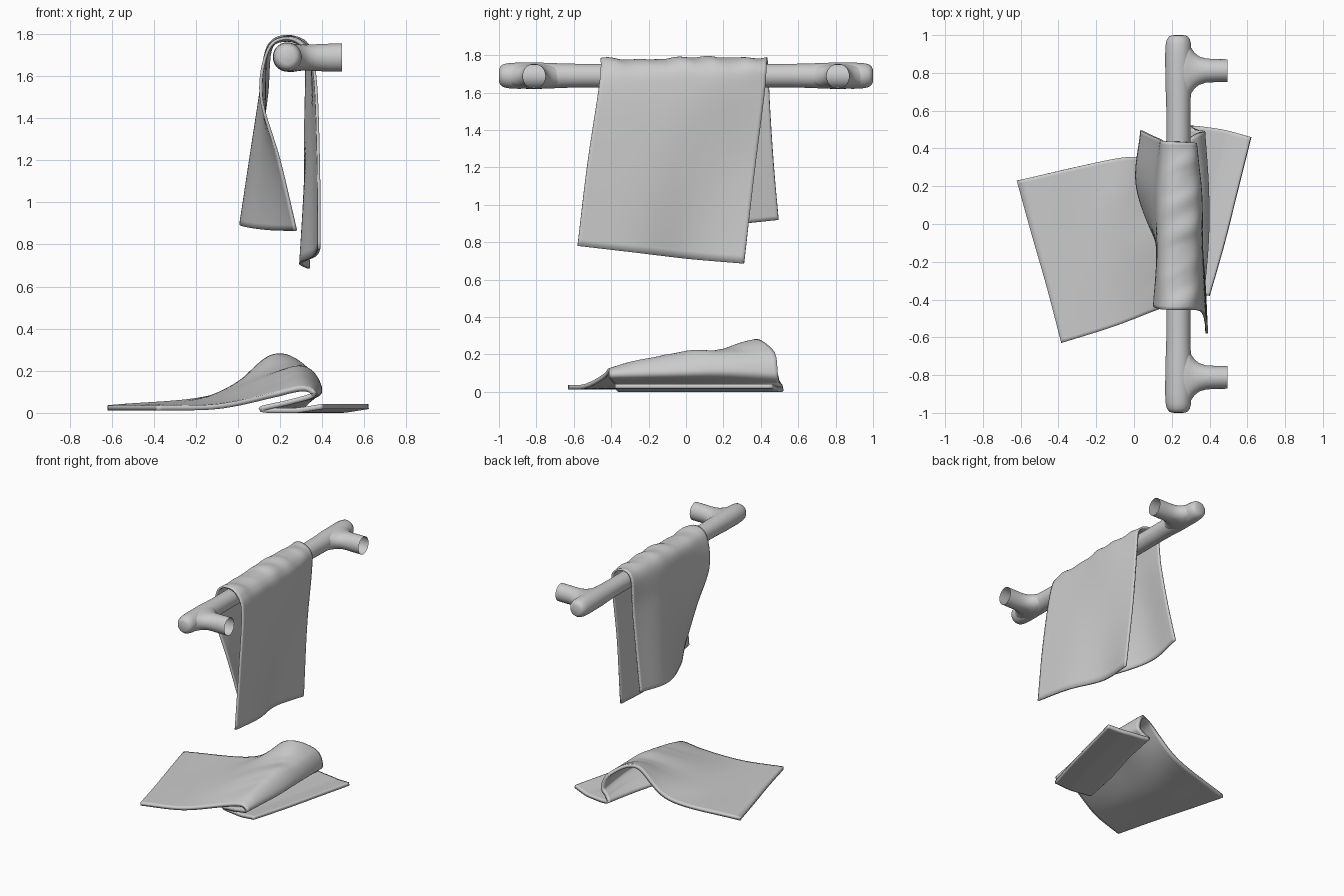
import bpy, math
from mathutils import Vector

if "Cube" in bpy.data.objects:
    bpy.data.objects.remove(bpy.data.objects["Cube"])

BAR_X, BAR_Z = 0.235, 1.69


def make_object(name, verts, faces, angle=60):
    mesh = bpy.data.meshes.new(name)
    mesh.from_pydata(verts, [], faces)
    mesh.validate()
    obj = bpy.data.objects.new(name, mesh)
    bpy.context.collection.objects.link(obj)
    bpy.ops.object.select_all(action='DESELECT')
    obj.select_set(True)
    bpy.context.view_layer.objects.active = obj
    bpy.ops.object.shade_smooth_by_angle(angle=math.radians(angle))
    return obj


def spline(points, t):
    """Catmull-Rom point at t in 0..1, with extrapolated ends."""
    n = len(points) - 1
    i = min(int(t * n), n - 1)
    f = t * n - i
    b, c = points[i], points[i + 1]
    a = points[i - 1] if i else 2 * b - c
    d = points[i + 2] if i + 2 <= n else 2 * c - b
    return 0.5 * (2 * b + (c - a) * f + (2 * a - 5 * b + 4 * c - d) * f ** 2
                  + (3 * b - a - 3 * c + d) * f ** 3)


def cloth(name, sections, wrinkle, thickness, nu=96, nv=48):
    curves = [[Vector(p) for p in s] for s in sections]
    verts = []
    for i in range(nu + 1):
        u = i / nu
        column = [spline(c, u) for c in curves]
        for j in range(nv + 1):
            v = j / nv
            p = spline(column, v) + wrinkle(u, v)
            p.z = max(p.z, thickness / 2)
            verts.append(p)
    w = nv + 1
    faces = [(i * w + j, i * w + j + 1, (i + 1) * w + j + 1, (i + 1) * w + j)
             for i in range(nu) for j in range(nv)]
    obj = make_object(name, verts, faces)
    solid = obj.modifiers.new("thickness", 'SOLIDIFY')
    solid.thickness = thickness
    solid.offset = 0
    return obj


def loft(name, rings):
    n = len(rings[0])
    verts = [p for r in rings for p in r]
    faces = [(k * n + i, k * n + (i + 1) % n, (k + 1) * n + (i + 1) % n, (k + 1) * n + i)
             for k in range(len(rings) - 1) for i in range(n)]
    return make_object(name, verts, faces)


ANGLES = [2 * math.pi * i / 40 for i in range(40)]

# Rail with rounded, slightly swollen ends
half = [(1.0, 0.001), (0.999, 0.035), (0.992, 0.05), (0.977, 0.061), (0.95, 0.067),
        (0.9, 0.07), (0.74, 0.069), (0.66, 0.065), (0.55, 0.063)]
profile = half + [(-y, r) for y, r in reversed(half)]
loft("rail", [[(BAR_X + r * math.cos(a), y, BAR_Z + r * math.sin(a)) for a in ANGLES]
              for y, r in profile])

# Flared wall brackets with open ends
flare = [(0.235, 0.183, .069), (0.265, 0.178, .067), (0.285, 0.16, .064), (0.30, 0.125, .062),
         (0.32, 0.095, .061), (0.345, 0.075, .062), (0.38, 0.064, .064), (0.43, 0.061, .066),
         (0.495, 0.06, .066)]
for side, label in ((1, "back"), (-1, "front")):
    loft(label + "_bracket",
         [[(x, side * 0.812 + ry * math.cos(a), BAR_Z - 0.003 + rz * math.sin(a))
           for a in ANGLES] for x, ry, rz in flare])

# Towel draped over the rail: cross-sections from the front edge to the back edge
hang_a = [(.385, -.58, .78), (.382, -.53, 1.2), (.365, -.47, 1.6), (.32, -.455, 1.73),
          (.225, -.455, 1.77), (.14, -.45, 1.715), (.11, -.43, 1.5), (.195, -.40, 1.2), (.275, -.36, .865)]
hang_b = [(.365, -.28, .745), (.365, -.22, 1.2), (.355, -.16, 1.6), (.325, -.15, 1.735),
          (.225, -.15, 1.772), (.14, -.15, 1.72), (.125, -.14, 1.5), (.125, -.12, 1.2), (.13, -.11, .87)]
hang_c = [(.298, .02, .71), (.33, .08, 1.2), (.355, .14, 1.6), (.33, .15, 1.74),
          (.225, .15, 1.782), (.14, .15, 1.725), (.105, .17, 1.5), (.06, .19, 1.2), (.017, .2, .89)]
hang_d = [(.335, .31, .685), (.32, .37, 1.2), (.325, .42, 1.6), (.315, .43, 1.735),
          (.225, .435, 1.775), (.155, .44, 1.72), (.135, .45, 1.5), (.09, .47, 1.2), (.04, .495, .92)]


def hang_wrinkle(u, v):
    near_top = math.exp(-((u - 0.47) / 0.1) ** 2)
    bump = math.sin(13 * v + 1) * 0.5 + math.sin(31 * v + 14 * u) * 0.5
    return Vector((0.014 * near_top * bump * math.tanh((0.5 - u) * 12), 0,
                   0.012 * near_top * max(bump, -0.1)))


cloth("hanging_towel", [hang_a, hang_b, hang_c, hang_d], hang_wrinkle, 0.014)

# Towel dropped on the floor in an S-shaped fold
floor_a = [(.40, -.38, .03), (.25, -.36, .01), (.11, -.34, .018), (.24, -.38, .05), (.355, -.41, .085),
           (.31, -.41, .115), (.16, -.44, .08), (-.1, -.54, .03), (-.385, -.63, .024)]
floor_b = [(.48, -.1, .03), (.33, -.07, .01), (.17, -.05, .018), (.29, -.06, .06), (.385, -.08, .1),
           (.31, -.09, .19), (.16, -.13, .155), (-.15, -.25, .045), (-.46, -.34, .024)]
floor_c = [(.55, .18, .03), (.4, .21, .01), (.25, .24, .018), (.32, .22, .06), (.385, .19, .11),
           (.325, .17, .205), (.17, .13, .195), (-.18, .04, .055), (-.54, -.06, .024)]
floor_d = [(.62, .46, .03), (.47, .50, .01), (.31, .52, .018), (.325, .50, .05), (.365, .49, .1),
           (.32, .47, .205), (.165, .365, .268), (-.1, .345, .08), (-.62, .23, .024)]


def floor_wrinkle(u, v):
    hump = math.exp(-((u - 0.68) / 0.09) ** 2)
    ridge = abs(math.sin(7.5 * v + 4.5 * u + 1)) - 0.6
    return Vector((0, 0, hump * (0.01 * math.sin(15 * v + 9 * u + 0.5) - 0.012 * ridge)))


cloth("floor_towel", [floor_a, floor_b, floor_c, floor_d], floor_wrinkle, 0.024)
